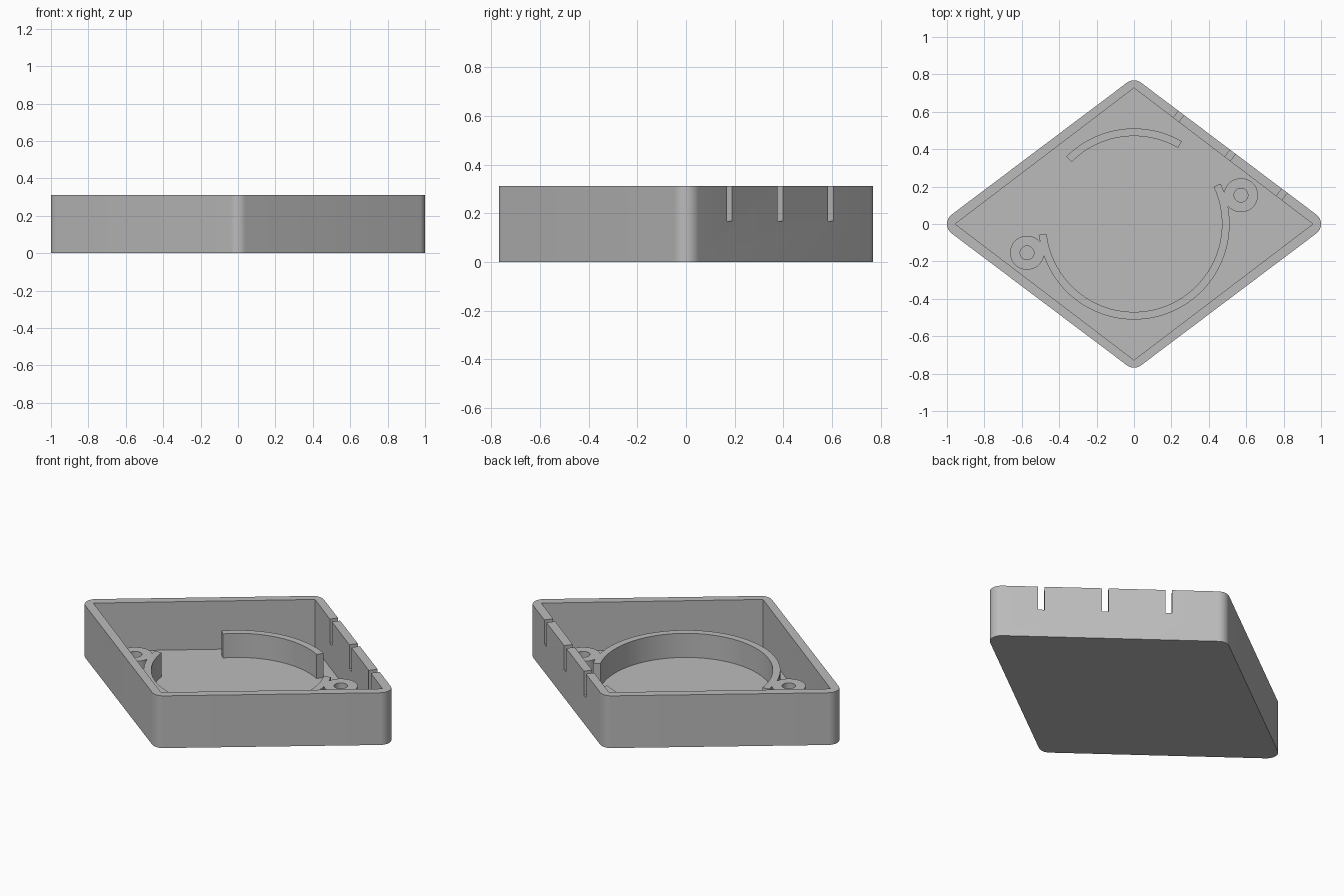
import bpy, bmesh
from math import sin, cos, radians, atan2, degrees, hypot
from mathutils import Matrix

HEIGHT, FLOOR, RIB_TOP = 0.312, 0.024, 0.168
CORNER_X, CORNER_Y, CORNER_R = 0.937, 0.705, 0.063
BOSS_X, BOSS_Y = 0.572, 0.154

if "Cube" in bpy.data.objects:
    bpy.data.objects.remove(bpy.data.objects["Cube"], do_unlink=True)

grey = bpy.data.materials.new("plain grey")
grey.use_nodes = True
grey.diffuse_color = (0.5, 0.5, 0.5, 1)
grey.node_tree.nodes["Principled BSDF"].inputs["Base Color"].default_value = grey.diffuse_color


def arc(cx, cy, r, start, end, n):
    """Points on a circular arc, angles in degrees."""
    angles = [radians(start + (end - start) * i / n) for i in range(n + 1)]
    return [(cx + r * cos(a), cy + r * sin(a)) for a in angles]


def prism(name, outline, z0, z1):
    """Extrude a flat outline between two heights."""
    bm = bmesh.new()
    face = bm.faces.new([bm.verts.new((x, y, z0)) for x, y in outline])
    top = bmesh.ops.extrude_face_region(bm, geom=[face])["geom"]
    bmesh.ops.translate(bm, vec=(0, 0, z1 - z0),
                        verts=[v for v in top if isinstance(v, bmesh.types.BMVert)])
    bmesh.ops.recalc_face_normals(bm, faces=bm.faces)
    mesh = bpy.data.meshes.new(name)
    bm.to_mesh(mesh)
    bm.free()
    mesh.materials.append(grey)
    obj = bpy.data.objects.new(name, mesh)
    bpy.context.collection.objects.link(obj)
    return obj


def select(obj):
    bpy.ops.object.select_all(action="DESELECT")
    obj.select_set(True)
    bpy.context.view_layer.objects.active = obj


def combine(target, tool, operation):
    """Apply a boolean and discard the tool."""
    mod = target.modifiers.new("cut", "BOOLEAN")
    mod.object, mod.operation, mod.solver = tool, operation, "EXACT"
    select(target)
    bpy.ops.object.modifier_apply(modifier=mod.name)
    bpy.data.objects.remove(tool, do_unlink=True)


def disc(name, x, y, r, z0, z1):
    return prism(name, arc(x, y, r, 0, 360, 40)[:-1], z0, z1)


def curved_rib(name, start, end, n):
    outline = arc(0, 0, 0.511, start, end, n) + arc(0, 0, 0.47, end, start, n)
    return prism(name, outline, FLOOR, RIB_TOP)


# Diamond tray with rounded outer corners and sharp inner corners
length = hypot(CORNER_X, CORNER_Y)
wall_angle = degrees(atan2(CORNER_X, CORNER_Y))
outline = []
for x, y, mid, half in ((CORNER_X, 0, 0, wall_angle), (0, CORNER_Y, 90, 90 - wall_angle),
                        (-CORNER_X, 0, 180, wall_angle), (0, -CORNER_Y, 270, 90 - wall_angle)):
    outline += arc(x, y, CORNER_R, mid - half, mid + half, 12)
tray = prism("tray", outline, 0, HEIGHT)
inside = [(0.956, 0), (0, 0.727), (-0.956, 0), (0, -0.727)]
combine(tray, prism("tray_cutter", inside, FLOOR, HEIGHT + 0.1), "DIFFERENCE")

# Three slots through the back wall on the left side
wall_distance = CORNER_X * CORNER_Y / length + CORNER_R
for along in (-0.536, -0.19, 0.155):
    box = [(-0.1, -0.018), (0.1, -0.018), (0.1, 0.018), (-0.1, 0.018)]
    slot = prism("slot_cutter", box, RIB_TOP, HEIGHT + 0.1)
    slot.data.transform(Matrix.Rotation(radians(wall_angle), 4, "Z")
                        @ Matrix.Translation((wall_distance, along, 0)))
    combine(tray, slot, "DIFFERENCE")

# Large curved rib with a drilled screw boss at each end
main_rib = curved_rib("main_rib", -173.5, 25, 64)
for side in (1, -1):
    combine(main_rib, disc("boss", side * BOSS_X, side * BOSS_Y, 0.091, FLOOR, RIB_TOP), "UNION")
for side in (1, -1):
    combine(main_rib, disc("hole", side * BOSS_X, side * BOSS_Y, 0.037, 0, HEIGHT), "DIFFERENCE")

# Short curved rib at the back
back_rib = curved_rib("back_rib", 60, 135, 28)

for obj in (tray, main_rib, back_rib):
    select(obj)
    bpy.ops.object.shade_smooth_by_angle(angle=radians(30))
